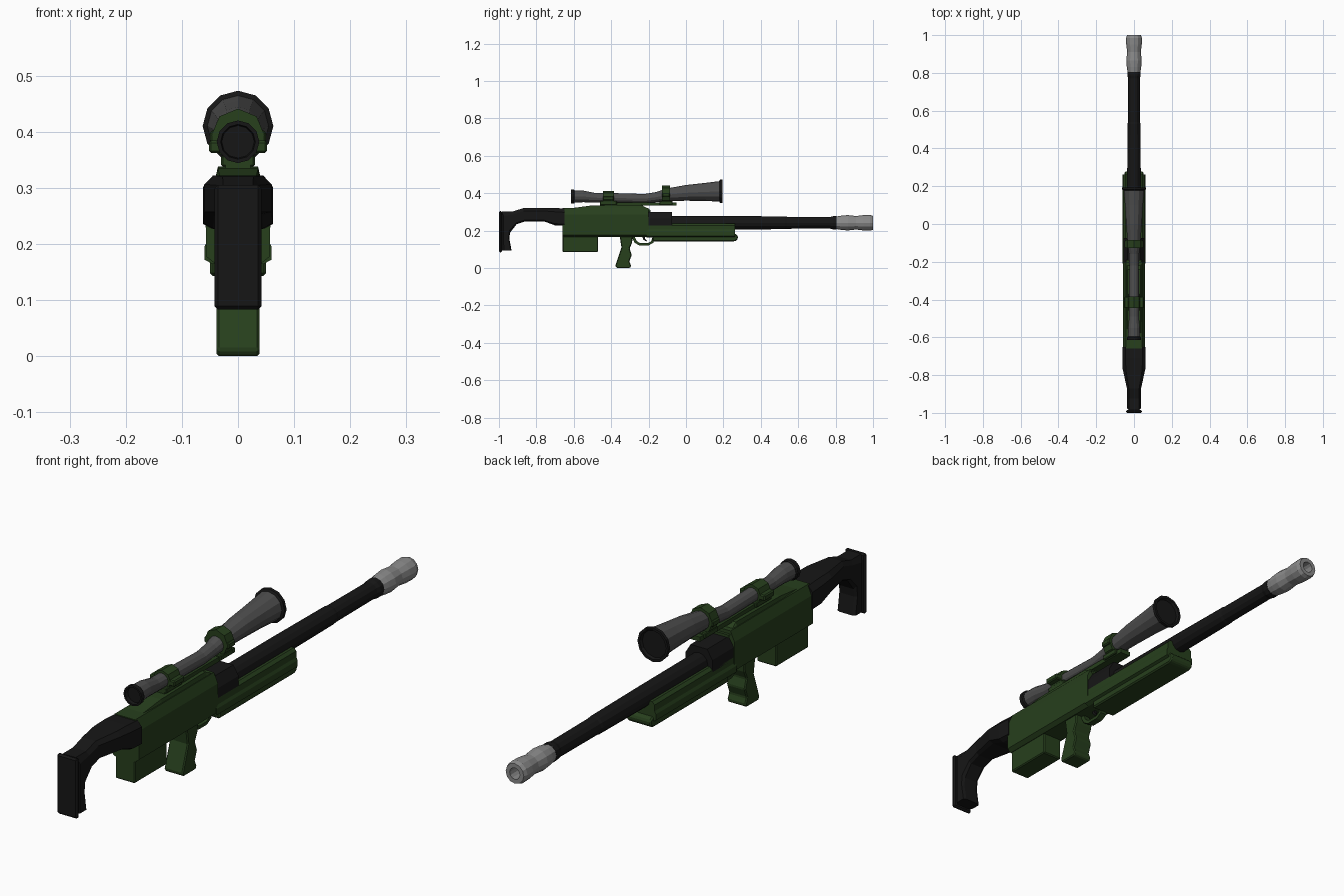
import bpy, bmesh
from math import sin, cos, pi

if "Cube" in bpy.data.objects:
    bpy.data.objects.remove(bpy.data.objects["Cube"])


def material(name, rgb):
    m = bpy.data.materials.new(name)
    m.diffuse_color = (*rgb, 1)
    m.use_nodes = True
    m.node_tree.nodes["Principled BSDF"].inputs["Base Color"].default_value = m.diffuse_color
    return m


GREEN = material("dark_green", (0.02, 0.05, 0.012))
BLACK = material("black", (0.008, 0.008, 0.008))
GREY = material("dark_grey", (0.075, 0.075, 0.075))
STEEL = material("steel", (0.25, 0.25, 0.25))


def loft(name, rings, mat, bevel=0):
    """Bridge equal-length point rings and cap both ends."""
    bm = bmesh.new()
    vs = [[bm.verts.new(p) for p in r] for r in rings]
    n = len(vs[0])
    for a, b in zip(vs, vs[1:]):
        for i in range(n):
            j = (i + 1) % n
            bm.faces.new((a[i], a[j], b[j], b[i]))
    bm.faces.new(vs[0])
    bm.faces.new(vs[-1])
    bmesh.ops.recalc_face_normals(bm, faces=bm.faces)
    me = bpy.data.meshes.new(name)
    bm.to_mesh(me)
    bm.free()
    me.materials.append(mat)
    ob = bpy.data.objects.new(name, me)
    bpy.context.collection.objects.link(ob)
    if bevel:
        mod = ob.modifiers.new("bevel", 'BEVEL')
        mod.width, mod.segments = bevel, 1
    return ob


def prism(name, profile, half, mat, bevel=0):
    """Side (y, z) profile extruded across x."""
    return loft(name, [[(s * half, y, z) for y, z in profile] for s in (-1, 1)], mat, bevel)


def box(name, y0, y1, z0, z1, half, mat, bevel=0):
    return prism(name, [(y0, z0), (y1, z0), (y1, z1), (y0, z1)], half, mat, bevel)


def tube(name, stations, mat, n=12):
    """Round body along y from (y, centre z, radius) stations."""
    return loft(name, [[(r * sin(2 * pi * i / n), y, z + r * cos(2 * pi * i / n))
                        for i in range(n)] for y, z, r in stations], mat)


def hull(name, half_section, ys, mat):
    """Mirrored (x, z) half section swept between y positions."""
    sec = half_section + [(-x, z) for x, z in reversed(half_section)]
    return loft(name, [[(x, y, z) for x, z in sec] for y in ys], mat)


# Stock: chamfered sections given as top point, bottom point and half width
rings = []
for yt, zt, yb, zb, w in [(-.65, .318, -.65, .226, .062), (-.71, .322, -.70, .228, .062),
                          (-.77, .322, -.76, .25, .060), (-.87, .320, -.86, .25, .038),
                          (-.925, .303, -.905, .235, .037), (-.985, .303, -.94, .19, .037),
                          (-.985, .19, -.945, .16, .037), (-.985, .095, -.933, .095, .037)]:
    def at(t):
        return yt + (yb - yt) * t, zt + (zb - zt) * t
    c = w * .72
    rings.append([(x, *at(t)) for x, t in [(-c, 0), (c, 0), (w, .22), (w, .9), (c, 1),
                                           (-c, 1), (-w, .9), (-w, .22)]])
loft("stock", rings, BLACK)
box("butt_plate", -1, -.984, .083, .305, .042, BLACK, .006)

# Receiver with raised top
hull("receiver", [(.042, .166), (.057, .178), (.058, .285), (.042, .322)], (-.66, -.2), GREEN)
loft("receiver_hump", [[(-w, y, .31), (w, y, .31), (w * .85, y, z), (-w * .85, y, z)]
                       for y, z, w in [(-.63, .318, .038), (-.5, .335, .042),
                                       (-.24, .338, .042), (-.19, .298, .042)]], GREEN)

# Fore-end, with narrower rail below and stepped nose
hull("fore_end", [(.045, .164), (.06, .172), (.06, .195), (.055, .205), (.055, .228),
                  (.045, .238)], (-.21, .262), GREEN)
prism("fore_end_lower", [(-.18, .175), (-.18, .143), (.262, .143), (.276, .153),
                         (.278, .172), (.262, .185)], .05, GREEN, .005)

# Chamber block
hull("chamber", [(.055, .22), (.055, .265), (.034, .3)], (-.21, -.075), BLACK)

# Barrel and muzzle brake with open bore
BZ = .242
tube("barrel", [(-.1, BZ, .037), (.26, BZ, .036), (.53, BZ, .034), (.54, BZ, .032),
                (.77, BZ, .031), (.785, BZ, .035), (.805, BZ, .035)], BLACK)
tube("muzzle_brake", [(.8, BZ, .033), (.83, BZ, .038), (.865, BZ, .041), (.91, BZ, .036),
                      (.95, BZ, .041), (.985, BZ, .042), (1, BZ, .037), (1, BZ, .021),
                      (.94, BZ, .021)], STEEL)
tube("bore", [(.935, BZ, .0205), (.945, BZ, .0205)], BLACK)

# Magazine and grip
box("magazine", -.66, -.47, .085, .18, .04, GREEN, .004)
prism("grip", [(-.355, .175), (-.285, .175), (-.288, .135), (-.302, .105), (-.29, .07),
               (-.303, .035), (-.293, .012), (-.3, 0), (-.37, 0), (-.378, .012),
               (-.345, .11)], .038, GREEN, .004)

# Trigger guard and trigger
prism("trigger_guard", [(-.292, .17), (-.275, .135), (-.25, .121), (-.2, .121), (-.175, .135),
                        (-.165, .17), (-.178, .17), (-.186, .143), (-.204, .133),
                        (-.246, .133), (-.264, .145), (-.275, .17)], .013, GREEN)
prism("trigger", [(-.235, .17), (-.228, .152), (-.212, .142), (-.208, .146), (-.219, .156),
                  (-.219, .17)], .006, BLACK)

# Scope body, flared at both ends
tube("scope", [(-.6, .382, .033), (-.55, .383, .031), (-.49, .376, .026), (-.4, .375, .026),
               (-.22, .371, .025), (-.16, .379, .027), (-.1, .392, .034), (0, .402, .042),
               (.1, .407, .048), (.183, .41, .055)], GREY)
tube("eyepiece_cup", [(-.595, .382, .034), (-.6, .382, .038), (-.615, .382, .038),
                      (-.615, .382, .031), (-.602, .382, .029)], BLACK)
tube("objective_rim", [(.178, .41, .054), (.182, .41, .063), (.194, .41, .063),
                       (.194, .41, .054), (.184, .41, .05)], BLACK)

# Scope rail and two clamp mounts
box("scope_rail", -.46, -.05, .334, .351, .022, GREEN)
for label, y0, y1, zc, r, lug in [("rear", -.445, -.385, .376, .036, .052),
                                  ("front", -.128, -.086, .394, .047, .05)]:
    tube(label + "_scope_ring", [(y0, zc, r), (y1, zc, r)], GREEN, 8)
    box(label + "_clamp_lugs", y0, y1, zc - .014, zc + .008, lug, GREEN, .004)
    box(label + "_mount_foot", y0 - .015, y1 + .015, .338, .358, .03, GREEN, .003)
